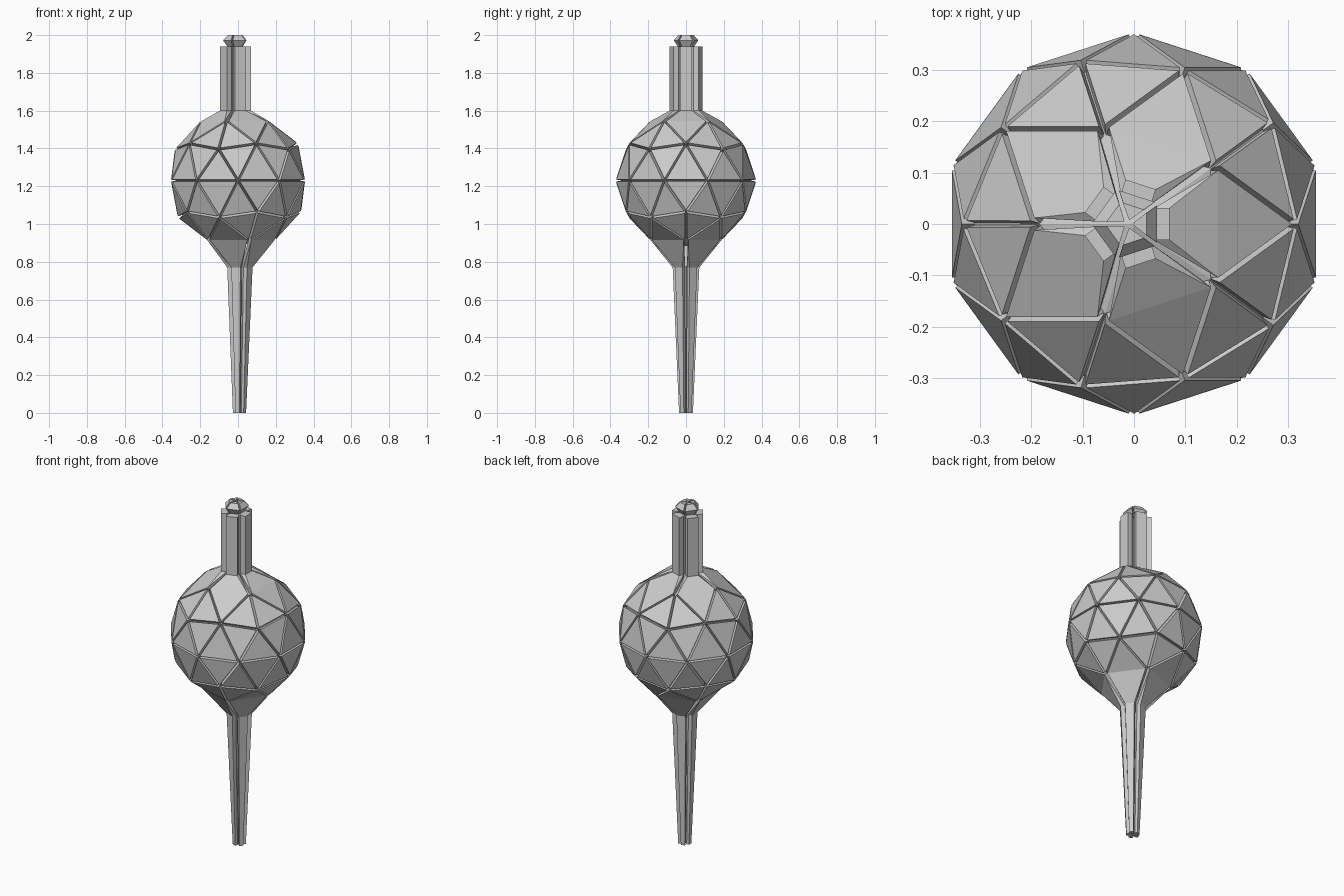
import bpy, bmesh
from math import pi, tan, atan2, cos, sin, radians
from mathutils import Vector, Matrix

if "Cube" in bpy.data.objects:
    bpy.data.objects.remove(bpy.data.objects["Cube"])

CZ = 1.23                      # sphere centre height
TAN = tan(radians(36))


def add_object(bm, name):
    bmesh.ops.recalc_face_normals(bm, faces=bm.faces)
    me = bpy.data.meshes.new(name)
    bm.to_mesh(me)
    bm.free()
    ob = bpy.data.objects.new(name, me)
    bpy.context.collection.objects.link(ob)
    return ob


def section(ang, a, w, z, dx, c=0.008):
    """Wedge cross-section pointing outward at an angle: face at radius a, half width w."""
    s = min(a - 0.001, c + w / TAN)
    pts = [(c, 0), (s, w), (a, w), (a, -w), (s, -w)]
    return [Vector((dx + x * cos(ang) - y * sin(ang), x * sin(ang) + y * cos(ang), z)) for x, y in pts]


def hull(bm, pts):
    t = bmesh.new()
    for p in pts:
        t.verts.new(p)
    r = bmesh.ops.convex_hull(t, input=t.verts)
    junk = [g for g in r["geom_interior"] + r["geom_unused"] if isinstance(g, bmesh.types.BMVert)]
    bmesh.ops.delete(t, geom=list(set(junk)), context='VERTS')
    bmesh.ops.dissolve_limit(t, angle_limit=0.02, verts=t.verts, edges=t.edges)
    me = bpy.data.meshes.new("tmp")
    t.to_mesh(me)
    t.free()
    bm.from_mesh(me)
    bpy.data.meshes.remove(me)


# Faceted ball: every face becomes a raised panel with grooves between
bm = bmesh.new()
bmesh.ops.create_icosphere(bm, subdivisions=2, radius=0.347,
                           matrix=Matrix.Translation((0, 0, CZ)) @ Matrix.Rotation(pi, 4, 'Z'))
centre = Vector((0, 0, CZ))
bm.faces.ensure_lookup_table()
tips = [f for f in bm.faces if any(abs(v.co.x) + abs(v.co.y) < 1e-4 for v in f.verts)]
middles = {g for f in tips for e in f.edges for g in e.link_faces} - set(tips)
panels = [f for f in bm.faces if f not in tips]
bmesh.ops.inset_individual(bm, faces=panels, thickness=0.003)
rims = []
mid_list = list(middles)
normals = [(f, f.normal.copy()) for f in panels]
res = bmesh.ops.extrude_discrete_faces(bm, faces=panels)
for f in res["faces"]:
    n = f.normal.copy()
    bmesh.ops.translate(bm, verts=f.verts, vec=n * 0.025)

# Rim edges where the petals leave the ball
for f in res["faces"]:
    vs = sorted((v.co.copy() for v in f.verts), key=lambda p: -abs(p.z - CZ))
    zs = [abs(p.z - CZ) for p in vs]
    if zs[1] > 0.27 and zs[0] - zs[1] < 0.003:
        rims.append(vs[:2])
add_object(bm, "ball_panels")

# Petals, upper stem, knob and lower spike
neck, stem, knob, spike = (bmesh.new() for _ in range(4))
for p, q in rims:
    m = (p + q) / 2
    ang = atan2(m.y, m.x)
    rim = [p, q] + [centre + (v - centre) * 0.9 for v in (p, q)]
    if m.z > CZ:
        def s(a, w, z):
            return section(ang, a, w, z, -0.012)
        low = s(0.081, 0.031, 1.6)
        hull(neck, rim + low)
        hull(stem, low + s(0.081, 0.031, 1.94))
        mid = s(0.057, 0.036, 1.972)
        hull(knob, s(0.035, 0.02, 1.935) + mid)
        hull(knob, mid + s(0.036, 0.021, 2.0))
    else:
        top = section(ang, 0.066, 0.025, 0.77, 0.009)
        hull(neck, rim + top)
        hull(spike, top + section(ang, 0.035, 0.011, 0.0, 0.008, 0.005))
add_object(neck, "neck_petals")
add_object(stem, "upper_stem")
add_object(knob, "top_knob")
add_object(spike, "lower_spike")
